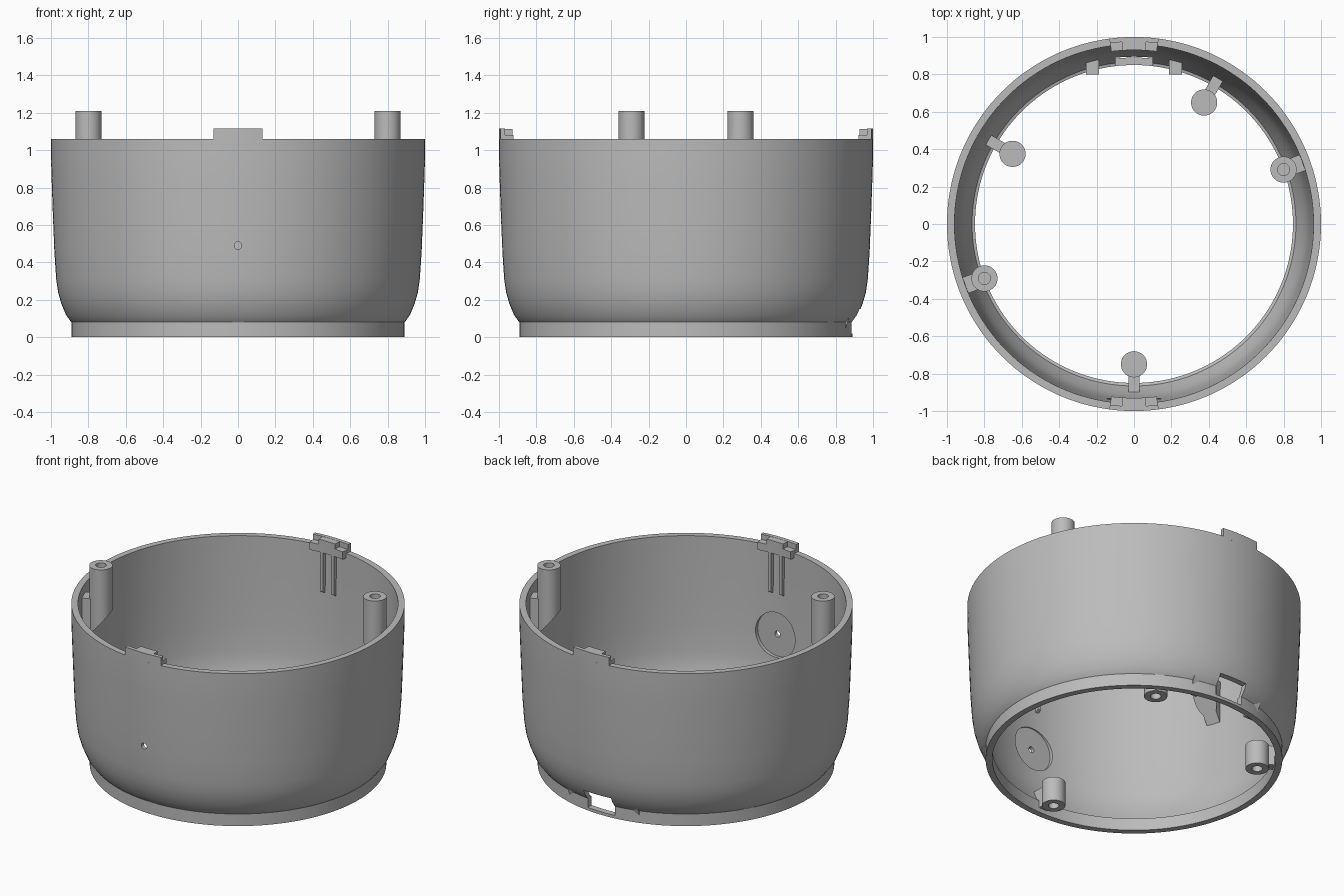
import bpy, bmesh, math
from mathutils import Matrix

cube = bpy.data.objects.get("Cube")
if cube:
    bpy.data.objects.remove(cube, do_unlink=True)

# One plain grey plastic
GREY = (0.5, 0.5, 0.5, 1)
mat = bpy.data.materials.new("grey plastic")
mat.use_nodes = True
mat.diffuse_color = GREY
bsdf = next(n for n in mat.node_tree.nodes if n.type == 'BSDF_PRINCIPLED')
bsdf.inputs["Base Color"].default_value = GREY
bsdf.inputs["Roughness"].default_value = 0.6


def finish(name, bm, angle=0.0):
    """Turn a bmesh into an object, rotated about the vertical axis."""
    bmesh.ops.remove_doubles(bm, verts=bm.verts, dist=1e-5)
    bmesh.ops.recalc_face_normals(bm, faces=bm.faces)
    mesh = bpy.data.meshes.new(name)
    bm.to_mesh(mesh)
    bm.free()
    mesh.materials.append(mat)
    obj = bpy.data.objects.new(name, mesh)
    bpy.context.collection.objects.link(obj)
    obj.rotation_euler.z = math.radians(angle)
    return obj


def lathe(bm, profile, steps, cx=0.0):
    """Revolve a closed (radius, height) profile around x = cx."""
    rings = []
    for i in range(steps):
        a = 2 * math.pi * i / steps
        rings.append([bm.verts.new((cx + r * math.cos(a), r * math.sin(a), z))
                      for r, z in profile])
    n = len(profile)
    for i in range(steps):
        a, b = rings[i], rings[(i + 1) % steps]
        for j in range(n):
            k = (j + 1) % n
            if profile[j][0] == 0 and profile[k][0] == 0:
                continue
            bm.faces.new((a[j], b[j], b[k], a[k]))
    bmesh.ops.remove_doubles(bm, verts=bm.verts, dist=1e-5)


def prism(bm, outline, width, y=0.0):
    """Extrude a (radial, height) outline sideways."""
    sides = [[bm.verts.new((u, y + s * width / 2, z)) for u, z in outline] for s in (-1, 1)]
    bm.faces.new(sides[0])
    bm.faces.new(sides[1][::-1])
    for j in range(len(outline)):
        k = (j + 1) % len(outline)
        bm.faces.new((sides[0][j], sides[1][j], sides[1][k], sides[0][k]))


def arc_block(bm, r0, r1, half, z0, z1, mid=0.0, steps=8):
    """Curved block following the wall, half-angle in radians."""
    rows = []
    for i in range(steps + 1):
        a = mid - half + 2 * half * i / steps
        rows.append([bm.verts.new((r * math.cos(a), r * math.sin(a), z))
                     for r, z in ((r0, z0), (r1, z0), (r1, z1), (r0, z1))])
    for a, b in zip(rows, rows[1:]):
        for j in range(4):
            bm.faces.new((a[j], b[j], b[(j + 1) % 4], a[(j + 1) % 4]))
    bm.faces.new(rows[0])
    bm.faces.new(rows[-1])


def smooth(obj):
    bpy.ops.object.select_all(action='DESELECT')
    obj.select_set(True)
    bpy.context.view_layer.objects.active = obj
    bpy.ops.object.shade_smooth_by_angle(angle=math.radians(30))


# Bowl-shaped open housing with a stepped foot ring
outer = [(.89, 0), (.89, .08), (.895, .085), (.92, .12), (.945, .18), (.962, .24), (.972, .31),
         (.982, .46), (.99, .66), (.997, .86), (1, .96), (1, 1.06)]
inner = [(.96, 1.06), (.957, .9), (.951, .66), (.944, .46), (.934, .31), (.924, .24),
         (.907, .18), (.882, .12), (.866, .085), (.85, .08), (.85, 0)]
bm = bmesh.new()
lathe(bm, outer + inner, 144)
housing = finish("housing", bm)


# Cut the cable slot, the small front hole and its round inner recess
def disc_cutter(name, radius, y0, y1, z):
    c = bmesh.new()
    m = Matrix.Translation((0, (y0 + y1) / 2, z)) @ Matrix.Rotation(math.pi / 2, 4, 'X')
    bmesh.ops.create_cone(c, cap_ends=True, segments=48, radius1=radius, radius2=radius,
                          depth=abs(y1 - y0), matrix=m)
    return finish(name, c)


slot = bmesh.new()
prism(slot, [(.7, .02), (1.1, .02), (1.1, .15), (.7, .15)], .2)
cutters = [finish("slot_cutter", slot, 90),
           disc_cutter("recess_cutter", .145, -.957, -.75, .49),
           disc_cutter("pinhole_cutter", .02, -1.1, -.9, .49)]
for c in cutters:
    c.hide_render = True
    mod = housing.modifiers.new(c.name, 'BOOLEAN')
    mod.operation = 'DIFFERENCE'
    mod.solver = 'EXACT'
    mod.object = c
bpy.context.view_layer.update()
graph = bpy.context.evaluated_depsgraph_get()
cut_mesh = bpy.data.meshes.new_from_object(housing.evaluated_get(graph))
housing.modifiers.clear()
housing.data = cut_mesh
for c in cutters:
    bpy.data.objects.remove(c, do_unlink=True)
smooth(housing)

# Tall screw posts with slanted undersides and wall ribs
for side, angle in (("left", 20), ("right", 200)):
    bm = bmesh.new()
    lathe(bm, [(0, .6), (.07, .6), (.07, 1.21), (.032, 1.21), (.032, 1.0), (0, 1.0)], 40, .851)
    cut = bmesh.ops.bisect_plane(bm, geom=bm.verts[:] + bm.edges[:] + bm.faces[:],
                                 plane_co=(.78, 0, .92), plane_no=(-.2, 0, -.17),
                                 clear_outer=True)
    bmesh.ops.holes_fill(bm, edges=[e for e in bm.edges if e.is_boundary])
    smooth(finish(side + "_upper_post", bm, angle))
    bm = bmesh.new()
    prism(bm, [(.85, .84), (.97, .70), (.97, 1.0), (.85, 1.0)], .09)
    finish(side + "_upper_post_rib", bm, angle)

# Short lower screw posts, open from below, with ribs to the wall
for name, angle in (("back_left", 60), ("back_right", 150), ("front", 270)):
    bm = bmesh.new()
    lathe(bm, [(0, .17), (.07, .17), (.07, .01), (.032, .01), (.032, .13), (0, .13)], 40, .75)
    smooth(finish(name + "_lower_post", bm, angle))
    bm = bmesh.new()
    prism(bm, [(.79, .03), (.86, .03), (.915, .12), (.915, .16), (.79, .16)], .06)
    finish(name + "_lower_post_rib", bm, angle)

# Rim catches at front and back, each with two thin ribs running down the wall
for name, angle in (("front", 270), ("back", 90)):
    bm = bmesh.new()
    arc_block(bm, .975, 1.0, .132, 1.05, 1.115)
    finish(name + "_catch_wall", bm, angle)
    bm = bmesh.new()
    arc_block(bm, .93, .98, .065, 1.03, 1.114)
    finish(name + "_catch_hook", bm, angle)
    for s in (-1, 1):
        bm = bmesh.new()
        arc_block(bm, .93, .976, .033, 1.03, 1.08, s * .098)
        finish(name + "_catch_ledge", bm, angle)
        bm = bmesh.new()
        prism(bm, [(.932, .77), (.965, .75), (.965, 1.05), (.932, 1.05)], .022, s * .04)
        finish(name + "_catch_rib", bm, angle)

# Small guide blocks on both sides of the cable slot
for side, s in (("left", -1), ("right", 1)):
    bm = bmesh.new()
    prism(bm, [(.8, .01), (.84, .01), (.88, .13), (.88, .16), (.8, .16)], .07, s * .222)
    finish(side + "_slot_guide", bm, 90)
